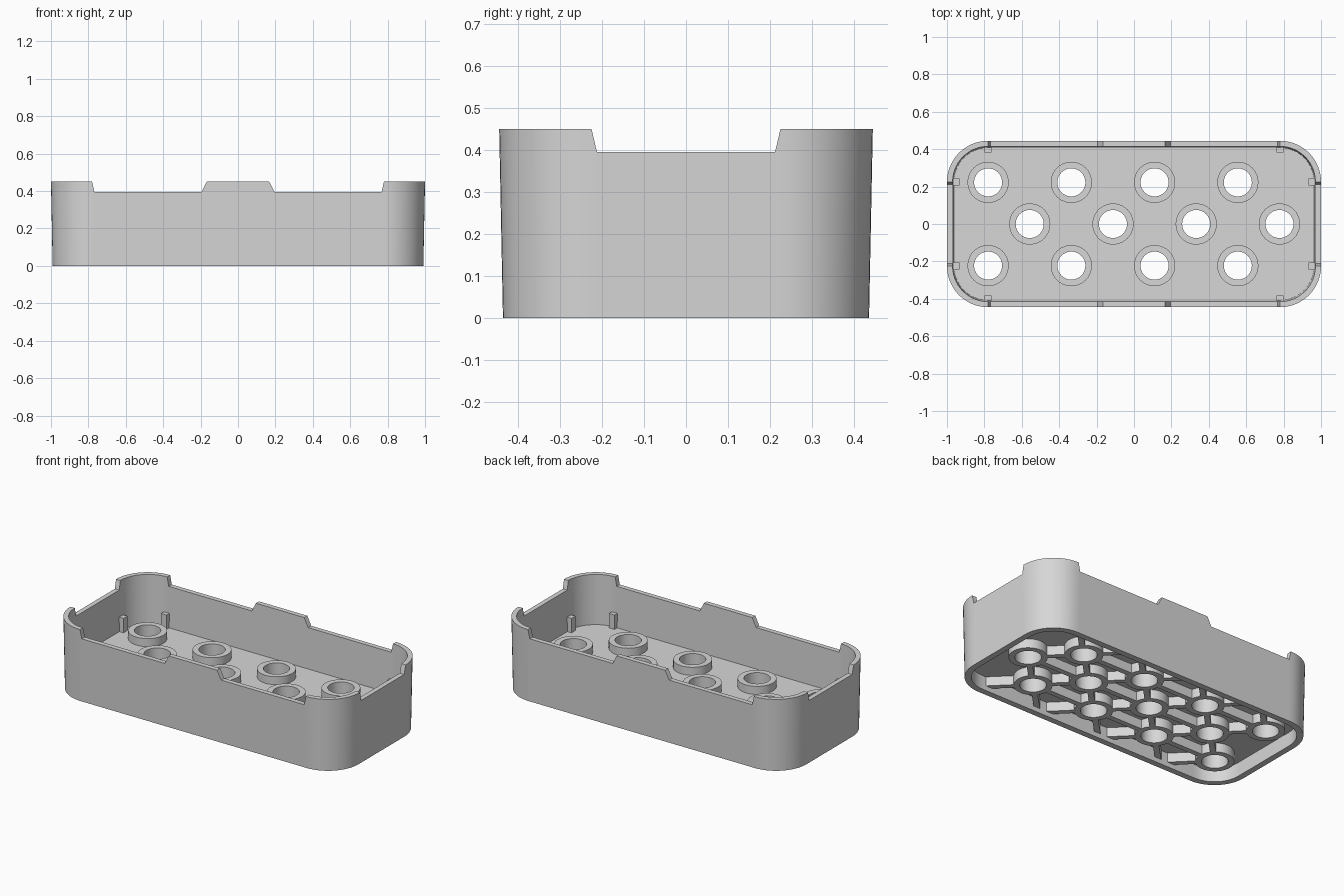
import bpy, bmesh, math
from mathutils import Vector, Matrix

if "Cube" in bpy.data.objects:
    bpy.data.objects.remove(bpy.data.objects["Cube"])

CX, CY = 0.78, 0.225            # corner arc centres
R_TOP, R_BOT = 0.22, 0.211      # outer corner radius (slight draft)
WALL, LIP, H, NOTCH = 0.03, 0.038, 0.45, 0.395
FLOOR_TOP, FLOOR_BOT = 0.14, 0.088
TUBE_TOP, TUBE_BOT = 0.19, 0.03
TUBE_R, HOLE_R, PITCH = 0.11, 0.075, 0.2225

grey = bpy.data.materials.new("plain grey")
grey.diffuse_color = (0.68, 0.68, 0.68, 1)
grey.use_nodes = True
grey.node_tree.nodes["Principled BSDF"].inputs["Base Color"].default_value = grey.diffuse_color


def finish(bm, name):
    bmesh.ops.recalc_face_normals(bm, faces=bm.faces)
    for f in bm.faces:
        f.smooth = True
    me = bpy.data.meshes.new(name)
    bm.to_mesh(me)
    bm.free()
    me.set_sharp_from_angle(angle=math.radians(30))
    me.materials.append(grey)
    ob = bpy.data.objects.new(name, me)
    bpy.context.collection.objects.link(ob)
    return ob


def skin(bm, rings):
    """Join closed cross-sections into a closed loop of quads."""
    n = len(rings[0])
    for a, b in zip(rings, rings[1:] + rings[:1]):
        for k in range(n):
            j = (k + 1) % n
            bm.faces.new((a[k], b[k], b[j], a[j]))


def add_box(bm, centre, size, angle=0.0):
    m = (Matrix.Translation(centre) @ Matrix.Rotation(angle, 4, 'Z')
         @ Matrix.Diagonal((*size, 1)))
    bmesh.ops.create_cube(bm, size=1, matrix=m)


def outline():
    """Perimeter as (core point, outward normal, rim height)."""
    long_side = [(-0.768, NOTCH), (-0.195, NOTCH), (-0.167, H),
                 (0.167, H), (0.195, NOTCH), (0.768, NOTCH)]
    short_side = [(-0.212, NOTCH), (0.212, NOTCH)]
    pts = []
    corners = [(CX, -CY, -90), (CX, CY, 0), (-CX, CY, 90), (-CX, -CY, 180)]
    normals = [(1, 0), (0, 1), (-1, 0), (0, -1)]
    for i, (x, y, a0) in enumerate(corners):
        for k in range(15):
            a = math.radians(a0 + 90 * k / 14)
            pts.append((Vector((x, y)), Vector((math.cos(a), math.sin(a))), H))
        n = Vector(normals[i])
        along = Vector((-n.y, n.x))
        base = Vector((n.x * CX, n.y * CY))
        for t, z in (long_side if i % 2 else short_side):
            pts.append((base + along * t, n, z))
    return pts


# Outer wall with notched rim, thicker below the floor
bm = bmesh.new()
rings = []
r_mid = R_BOT + (R_TOP - R_BOT) * FLOOR_BOT / H
for core, n, z in outline():
    r = R_BOT + (R_TOP - R_BOT) * z / H
    section = [(R_BOT, 0), (r, z), (r - WALL, z), (r_mid - WALL, FLOOR_TOP - 0.01),
               (R_BOT - LIP, FLOOR_TOP - 0.02), (R_BOT - LIP, 0)]
    rings.append([bm.verts.new((*(core + n * d), h)) for d, h in section])
skin(bm, rings)
finish(bm, "outer_wall")

# Tube layout: three staggered rows
tubes = [(-CX + 2 * PITCH * i + (PITCH if row == 0 else 0), row * PITCH)
         for row in (-1, 0, 1) for i in range(4)]

# Floor plate with round openings
bm = bmesh.new()


def loop(points):
    vs = [bm.verts.new((x, y, FLOOR_TOP)) for x, y in points]
    return [bm.edges.new((a, b)) for a, b in zip(vs, vs[1:] + vs[:1])]


edges = loop([core + n * 0.195 for core, n, z in outline() if z == H])
for x, y in tubes:
    edges += loop([(x + 0.09 * math.cos(math.tau * k / 32),
                    y + 0.09 * math.sin(math.tau * k / 32)) for k in range(32)])
bmesh.ops.triangle_fill(bm, edges=edges, use_beauty=True, normal=(0, 0, 1))
ext = bmesh.ops.extrude_face_region(bm, geom=bm.faces[:], use_keep_orig=True)
for v in ext["geom"]:
    if isinstance(v, bmesh.types.BMVert):
        v.co.z = FLOOR_BOT
finish(bm, "floor_plate")

# Open tubes through the floor
bm = bmesh.new()
profile = [(TUBE_R, TUBE_BOT), (TUBE_R, TUBE_TOP), (HOLE_R, TUBE_TOP), (HOLE_R, TUBE_BOT)]
for x, y in tubes:
    rings = []
    for k in range(40):
        c, s = math.cos(math.tau * k / 40), math.sin(math.tau * k / 40)
        rings.append([bm.verts.new((x + r * c, y + r * s, z)) for r, z in profile])
    skin(bm, rings)
finish(bm, "floor_tubes")


# Stiffening ribs under the floor: tube to tube, and out to the long walls
bm = bmesh.new()
rib_top, start = FLOOR_BOT + 0.01, 0.095
for x, y in tubes:
    c = Vector((x, y))
    for step in ((2, 0), (1, 1), (1, -1), (-1, 1), (-1, -1)):
        d = Vector(step) * PITCH
        u = d.normalized()
        if any((Vector(k) - c - d).length < 0.01 for k in tubes):
            if step[0] < 0:
                continue
            end = d.length - start
        elif step[0] == 2 or y * step[1] <= 0 or abs(x + d.x) > 0.9:
            continue
        else:
            end = (CY + 0.185 - abs(y)) * math.sqrt(2)
        mid = c + u * (start + end) / 2
        add_box(bm, (mid.x, mid.y, (TUBE_BOT + rib_top) / 2),
                (end - start, 0.034, rib_top - TUBE_BOT), math.atan2(u.y, u.x))
finish(bm, "underside_ribs")

# Small support pegs beside the walls
bm = bmesh.new()
for sx in (-1, 1):
    for sy in (-1, 1):
        for px, py in ((0.78, 0.401), (0.953, 0.225)):
            add_box(bm, (sx * px, sy * py, 0.18), (0.038, 0.038, 0.1))
finish(bm, "support_pegs")
